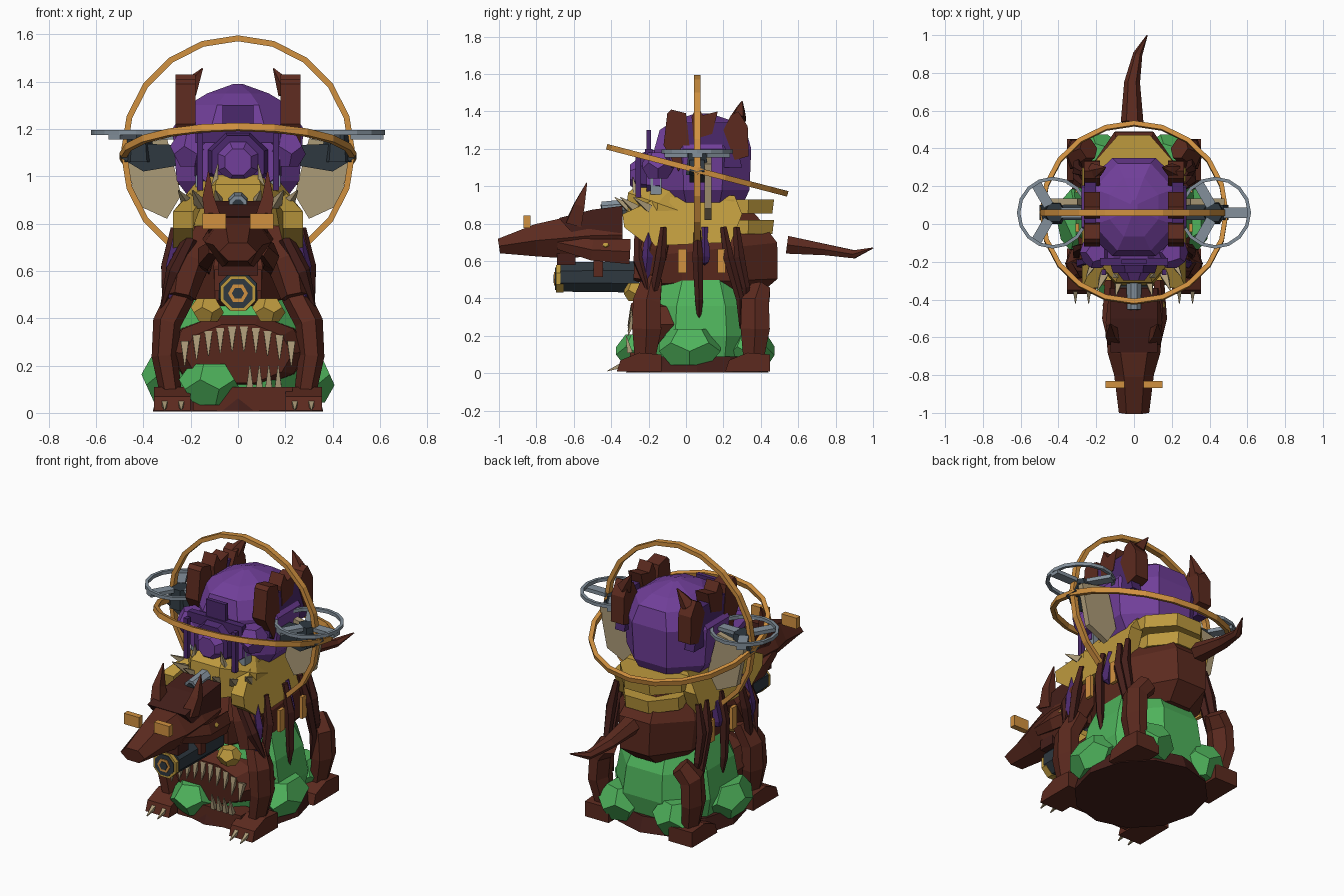
import bpy, bmesh, math
from mathutils import Vector, Matrix

cube = bpy.data.objects.get("Cube")
if cube:
    bpy.data.objects.remove(cube, do_unlink=True)


def material(name, rgb):
    m = bpy.data.materials.new(name)
    m.use_nodes = True
    col = [(c / 255) ** 2.2 for c in rgb] + [1]
    m.diffuse_color = col
    m.node_tree.nodes["Principled BSDF"].inputs["Base Color"].default_value = col
    return m


BROWN = material("brown hide", (92, 46, 36))
DARK = material("dark hide", (70, 36, 32))
PURPLE = material("purple flesh", (112, 65, 152))
PLUM = material("dark plum", (76, 45, 108))
GREEN = material("green slime", (80, 178, 92))
GOLD = material("old gold", (188, 152, 64))
ORANGE = material("orange brass", (208, 144, 66))
BONE = material("bone", (170, 153, 119))
SLATE = material("slate metal", (50, 59, 66))
STEEL = material("light steel", (130, 143, 154))


def finish(name, bm, mat):
    bmesh.ops.recalc_face_normals(bm, faces=bm.faces)
    me = bpy.data.meshes.new(name)
    bm.to_mesh(me)
    bm.free()
    me.materials.append(mat)
    ob = bpy.data.objects.new(name, me)
    bpy.context.collection.objects.link(ob)
    return ob


def box(name, c, size, mat, turn=0):
    bm = bmesh.new()
    bmesh.ops.create_cube(bm, size=1, matrix=Matrix.Translation(c)
                          @ Matrix.Rotation(turn, 4, 'Z') @ Matrix.Diagonal((*size, 1)))
    return finish(name, bm, mat)


def ball(name, c, radii, mat):
    """Twelve-sided lump, the hull of an icosahedron's face centres."""
    bm = bmesh.new()
    bmesh.ops.create_icosphere(bm, subdivisions=1, radius=1)
    centres = [f.calc_center_median().normalized() * 1.1 for f in bm.faces]
    bm.clear()
    verts = [bm.verts.new(p) for p in centres]
    bmesh.ops.convex_hull(bm, input=verts)
    bmesh.ops.dissolve_limit(bm, angle_limit=.1, verts=bm.verts[:], edges=bm.edges[:])
    bmesh.ops.transform(bm, verts=bm.verts, matrix=Matrix.Translation(c) @ Matrix.Diagonal((*radii, 1)))
    return finish(name, bm, mat)


def limb(name, stations, mat, sides=6):
    """Loft of elliptical sections: x, y, z, half width, half depth."""
    bm = bmesh.new()
    pts = [Vector(s[:3]) for s in stations]
    axis = pts[-1] - pts[0]
    ref = Vector((0, 1, 0)) if abs(axis.z) > abs(axis.y) else Vector((0, 0, 1))
    rings = []
    for i, p in enumerate(pts):
        t = (pts[min(i + 1, len(pts) - 1)] - pts[max(i - 1, 0)]).normalized()
        u = t.cross(ref).normalized()
        v = u.cross(t)
        w, h = stations[i][3], stations[i][-1]
        rings.append([bm.verts.new(p + u * w * math.cos(a) + v * h * math.sin(a))
                      for a in (math.tau * (k + (sides in (4, 8)) / 2) / sides for k in range(sides))])
    for a, b in zip(rings, rings[1:]):
        for k in range(sides):
            bm.faces.new((a[k], a[k - 1], b[k - 1], b[k]))
    bm.faces.new(rings[0])
    bm.faces.new(rings[-1])
    return finish(name, bm, mat)


def slab(name, outline, lo, hi, mat, axis='X'):
    """Prism of a flat outline, (y, z) across x or (x, z) across y."""
    bm = bmesh.new()
    put = (lambda d, p: (d, *p)) if axis == 'X' else (lambda d, p: (p[0], d, p[1]))
    a, b = ([bm.verts.new(put(d, p)) for p in outline] for d in (lo, hi))
    bm.faces.new(a)
    bm.faces.new(b)
    for k in range(len(a)):
        bm.faces.new((a[k], a[k - 1], b[k - 1], b[k]))
    return finish(name, bm, mat)


def hoop(name, c, radius, wide, high, mat, tilt=0, sides=20):
    """Ring of rectangular section."""
    bm = bmesh.new()
    rings = [[bm.verts.new((r * math.sin(math.tau * k / sides), r * math.cos(math.tau * k / sides), z))
              for r, z in ((radius - wide, -high), (radius, -high), (radius, high), (radius - wide, high))]
             for k in range(sides)]
    for k in range(sides):
        for j in range(4):
            bm.faces.new((rings[k][j], rings[k][j - 1], rings[k - 1][j - 1], rings[k - 1][j]))
    bmesh.ops.transform(bm, verts=bm.verts, matrix=Matrix.Translation(c) @ Matrix.Rotation(tilt, 4, 'X'))
    return finish(name, bm, mat)


# Lower beast: base, slime belly, face
limb("base_disc", [(0, .06, .005, .36, .38), (0, .06, .09, .34, .35)], DARK, 12)
limb("slime_belly", [(0, .08, .03, .3, .32), (0, .08, .2, .34, .36), (0, .08, .36, .31, .34),
                     (0, .08, .5, .25, .26)], GREEN, 8)
ball("front_slime_blob", (-.12, -.24, .12), (.12, .13, .1), GREEN)
limb("beast_face", [(0, .02, .26, .3, .17), (0, -.2, .26, .29, .16), (0, -.28, .25, .23, .13)], BROWN, 10)
box("lower_lip", (.02, -.24, .06), (.42, .12, .1), BROWN)
for i in range(10):
    x = -.225 + .05 * i
    top = .36 - 1.2 * x * x
    limb("upper_tooth", [(x, -.28, top, .024), (x, -.31, top - .1, .003)], BONE, 4)
for i in range(4):
    x = .05 + .04 * i
    limb("lower_tooth", [(x, -.3, .11, .02), (x, -.32, .2, .003)], BONE, 4)

# Torso and tail
limb("torso", [(0, .13, .42, .18, .28), (0, .13, .49, .25, .39), (0, .12, .66, .27, .4),
               (0, .1, .78, .2, .32), (0, .08, .92, .16, .22)], BROWN, 8)
limb("tail", [(-.01, .54, .687, .06, .055), (-.01, .75, .66, .042, .034),
              (.02, .9, .636, .025, .025), (.07, 1, .67, .003)], BROWN)

# Gold waist armour
limb("gold_collar", [(0, -.04, .79, .25, .31), (0, -.04, .87, .25, .31), (0, .02, .96, .16, .24)], GOLD, 8)
for z, r in ((.77, .2), (.88, .22)):
    limb("back_belt", [(0, .24, z - .025, r, .24), (0, .24, z + .05, r, .25)], GOLD, 8)

# Main purple body
limb("purple_body", [(0, .09, .88, .2, .22), (0, .09, .98, .28, .27), (0, .09, 1.2, .3, .28),
                     (0, .09, 1.3, .23, .25), (0, .09, 1.35, .14, .17), (0, .09, 1.39, .02, .04)], PURPLE, 8)

# Purple front mask
limb("mask_plate", [(0, -.14, 1.06, .2, .15), (0, -.21, 1.06, .19, .14)], PURPLE, 8)
limb("mask_rim", [(0, -.2, 1.06, .14, .14), (0, -.26, 1.06, .12, .12)], PLUM, 8)
limb("mask_lens", [(0, -.25, 1.06, .1, .1), (0, -.3, 1.06, .06, .06)], PURPLE, 8)
box("mask_brow", (0, -.2, 1.17), (.36, .04, .06), PLUM)
box("mask_crest", (0, -.2, 1.25), (.13, .025, .1), PLUM)
box("neck_plate", (0, -.16, 1), (.36, .06, .09), STEEL)
limb("chest_pipe", [(0, -.2, .9, .045), (0, -.45, .88, .04)], STEEL, 8)
limb("pipe_bore", [(0, -.44, .88, .025), (0, -.455, .879, .025)], SLATE, 8)

# Hound head with cannon jaw
limb("hound_head", [(0, -1, .68, .08, .045), (0, -.8, .71, .105, .1), (0, -.68, .72, .14, .12),
                    (0, -.52, .735, .15, .13), (0, -.34, .74, .13, .15)], BROWN)
slab("hound_crown", [(-.68, .83), (-.5, .875), (-.34, .895), (-.34, .72), (-.6, .74)], -.125, .125, DARK)
limb("cannon", [(0, -.67, .515, .085), (0, -.25, .515, .09)], SLATE, 8)
limb("cannon_rim", [(0, -.695, .505, .08), (0, -.655, .505, .08)], GOLD, 8)
limb("cannon_collar", [(0, -.7, .505, .066), (0, -.69, .505, .066)], SLATE, 8)
limb("cannon_glow", [(0, -.705, .505, .042), (0, -.695, .505, .042)], ORANGE, 6)
limb("cannon_bore", [(0, -.709, .505, .026), (0, -.7, .505, .026)], SLATE, 6)
box("cannon_strap", (0, -.47, .56), (.2, .05, .09), BROWN)
box("hound_mouth", (0, -.64, .61), (.17, .1, .06), DARK)

# Orbit rings
hoop("upright_ring", (0, .06, 1.1), .495, .025, .017, ORANGE, math.pi / 2)
hoop("tilted_ring", (0, .06, 1.085), .5, .025, .015, ORANGE, math.radians(-14.6))

# Mirrored parts
for s in (-1, 1):
    side = "left" if s > 0 else "right"

    def n(part):
        return side + "_" + part

    # Legs, feet and claws
    for y, part, top in ((-.21, "front", .5), (.37, "rear", .45)):
        limb(n(part + "_leg"), [(s * .24, y + .03, top, .06, .06), (s * .3, y, .38, .06, .085),
                                (s * .31, y, .24, .055, .09), (s * .28, y - .01, .06, .045, .06)], BROWN)
        slab(n(part + "_foot"), [(y - .16, .01), (y + .08, .01), (y + .08, .1), (y - .04, .11), (y - .14, .07)],
             s * .2, s * .355, BROWN)
    for i in range(2):
        x = s * (.24 + .07 * i)
        limb(n("claw"), [(x, -.35, .04, .018), (x, -.42, .012, .003)], BONE, 4)
    ball(n("side_blob"), (s * .3, .02, .14), (.1, .16, .11), GREEN)
    ball(n("rear_blob"), (s * .18, .35, .12), (.12, .12, .11), GREEN)
    ball(n("gold_knuckle"), (s * .13, -.27, .435), (.065, .06, .055), GOLD)

    # Shoulders and hanging tentacles
    limb(n("shoulder"), [(s * .13, -.14, .8, .07, .08), (s * .21, -.19, .64, .09, .1),
                         (s * .24, -.23, .49, .06, .06)], BROWN)
    limb(n("shoulder_spike"), [(s * .2, -.25, .74, .03), (s * .27, -.25, .6, .035),
                               (s * .33, -.2, .42, .004)], DARK)
    for y, low, dy, mat in ((.06, .24, .01, DARK), (.2, .24, .09, DARK), (-.12, .33, -.05, DARK),
                            (.27, .35, .05, DARK), (-.2, .42, -.02, PLUM), (.1, .58, 0, PLUM)):
        x = s * (.25 if mat is PLUM else .27)
        limb(n("tentacle"), [(x, y, .78, .018), (x + s * .03, y + dy * .3, .62, .03),
                             (x + s * .03, y + dy, .6 * low + .25, .023), (x + s * .01, y + dy, low, .004)], mat, 5)
    for y in (-.02, .19):
        box(n("brass_tag"), (s * .3, y, .6), (.02, .045, .13), ORANGE)

    # Hip armour, leaning in at the top, and bone wing
    armour = slab(n("hip_armour"), [(-.34, .85), (-.15, .94), (.26, .95), (.3, .85), (.24, .7), (-.2, .68),
                                    (-.33, .78)], s * .19, s * .275, GOLD)
    for v in armour.data.vertices:
        if v.co.z > .9:
            v.co.x *= .7
    slab(n("bone_wing"), [(s * .24, .92), (s * .3, .82), (s * .43, .88), (s * .48, 1.12),
                          (s * .3, 1.16)], .1, .135, BONE, 'Y')
    for x, y in ((.08, -.3), (.16, -.27), (.21, -.2)):
        limb(n("collar_fang"), [(s * x, y, .88, .03), (s * x * 1.2, y - .08, .94, .003)], BONE, 4)

    # Stone claws gripping the body
    for part, line in (("front", [(-.12, 1.22), (-.1, 1.39), (-.08, 1.41), (0, 1.39), (.02, 1.2), (-.04, 1.08)]),
                       ("middle", [(.04, 1.25), (.03, 1.37), (.06, 1.43), (.09, 1.38), (.17, 1.4), (.14, 1.28)]),
                       ("rear", [(.2, 1.3), (.24, 1.38), (.28, 1.4), (.33, 1.32), (.335, 1.16), (.26, 1.14)])):
        slab(n(part + "_grip"), line, s * .18, s * .265, BROWN)
    limb(n("grip_horn"), [(s * .21, .28, 1.36, .045), (s * .18, .29, 1.41, .025), (s * .15, .3, 1.455, .003)], BROWN, 5)
    slab(n("grip_backing"), [(-.08, 1.1), (-.04, 1.34), (.24, 1.34), (.3, 1.1)], s * .2, s * .262, PLUM)
    ball(n("mask_orb"), (s * .2, -.15, 1.11), (.08, .08, .08), PURPLE)
    box(n("mask_fin"), (s * .16, -.255, 1.06), (.025, .03, .24), PLUM)
    limb(n("mask_fang"), [(s * .1, -.27, .96, .02), (s * .085, -.285, 1.05, .003)], BONE, 4)

    # Hound ears and brass eye blocks
    limb(n("hound_ear"), [(s * .1, -.6, .8, .05, .06), (s * .125, -.57, .9, .035, .04),
                          (s * .125, -.53, 1.02, .003)], BROWN, 4)
    box(n("eye_block"), (s * .1, -.85, .81), (.1, .035, .065), ORANGE)
    ball(n("cheek_stud"), (s * .14, -.43, .68), (.025, .025, .02), GOLD)
    limb(n("cheek"), [(s * .1, -.68, .7, .03, .04), (s * .14, -.5, .66, .035, .06),
                      (s * .13, -.3, .65, .03, .07)], BROWN, 5)

    # Rotor on its arm
    slab(n("rotor_arm"), [(s * .22, 1.05), (s * .4, 1.02), (s * .5, 1.08), (s * .47, 1.14),
                          (s * .22, 1.13)], .02, .1, SLATE, 'Y')
    limb(n("rotor_hub"), [(s * .42, .06, 1.06, .07), (s * .42, .06, 1.175, .055)], SLATE, 6)
    hoop(n("rotor_hoop"), (s * .43, .06, 1.185), .19, .018, .01, STEEL, 0, 16)
    for k in range(3):
        a = math.tau * k / 3
        box(n("rotor_blade"), (s * .43 + .115 * math.cos(a), .06 + .115 * math.sin(a), 1.165),
            (.14, .055, .022), STEEL, a)
